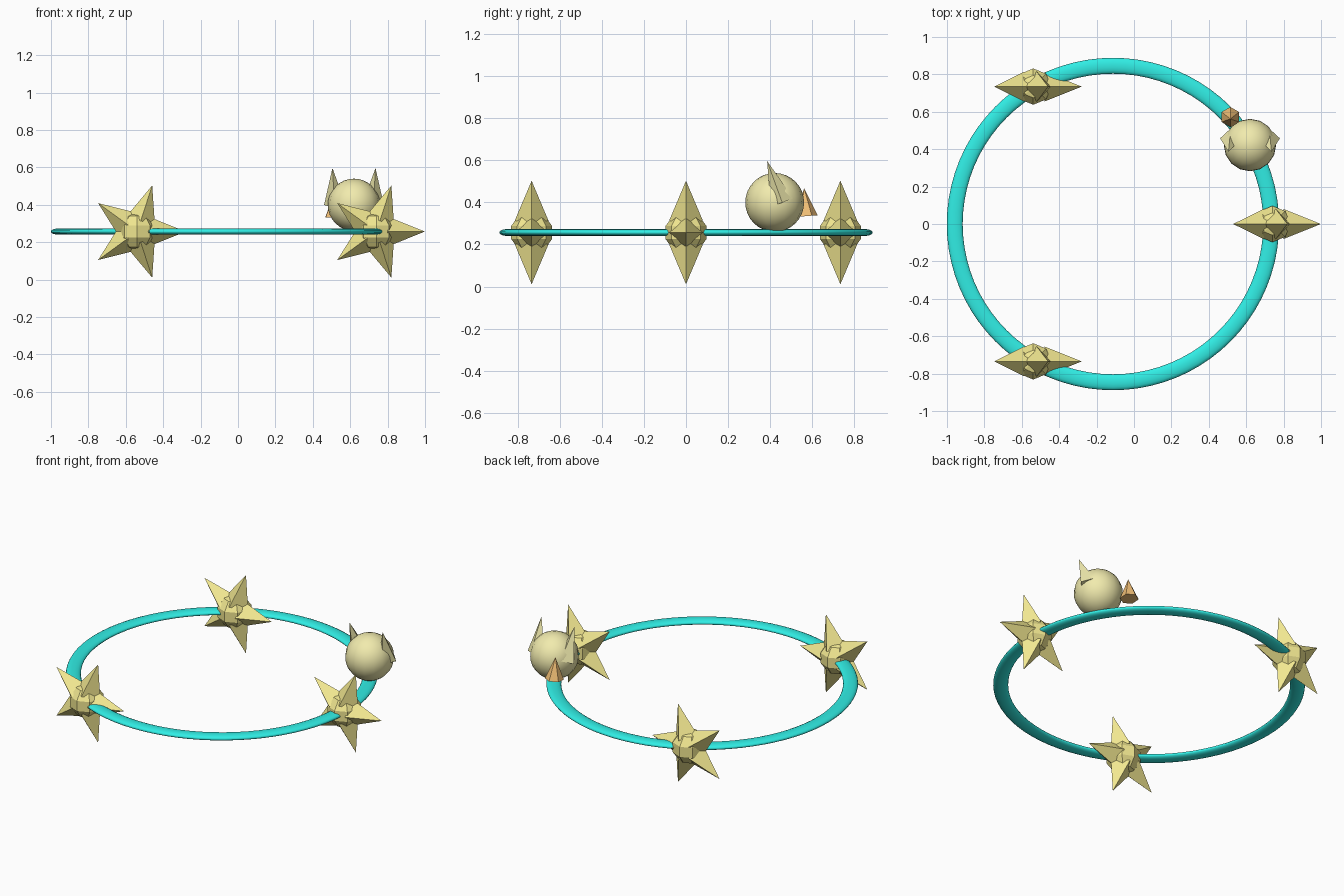
import bpy, bmesh
from math import sin, cos, pi, radians
from mathutils import Vector, Matrix

if "Cube" in bpy.data.objects:
    bpy.data.objects.remove(bpy.data.objects["Cube"])


def material(name, rgb):
    m = bpy.data.materials.new(name)
    m.diffuse_color = (*rgb, 1)
    m.use_nodes = True
    m.node_tree.nodes["Principled BSDF"].inputs["Base Color"].default_value = m.diffuse_color
    return m


TEAL = material("teal", (0.03, 0.85, 0.78))
GOLD = material("gold", (0.88, 0.80, 0.28))
CREAM = material("cream", (0.88, 0.83, 0.42))
ORANGE = material("orange", (0.88, 0.52, 0.18))


def finish(bm, name, mat, smooth=False):
    bmesh.ops.recalc_face_normals(bm, faces=bm.faces)
    for f in bm.faces:
        f.smooth = smooth
    me = bpy.data.meshes.new(name)
    bm.to_mesh(me)
    bm.free()
    me.materials.append(mat)
    ob = bpy.data.objects.new(name, me)
    bpy.context.collection.objects.link(ob)
    return ob


def add_spike(bm, base, tip, radius, sides, corner):
    """Pyramid from base centre to tip, with one base corner towards 'corner'."""
    base, tip = Vector(base), Vector(tip)
    axis = (tip - base).normalized()
    u = Vector(corner)
    u = (u - axis * u.dot(axis)).normalized()
    v = axis.cross(u)
    ring = [bm.verts.new(base + radius * (u * cos(2 * pi * i / sides) + v * sin(2 * pi * i / sides)))
            for i in range(sides)]
    top = bm.verts.new(tip)
    bm.faces.new(ring[::-1])
    for i in range(sides):
        bm.faces.new((ring[i], ring[(i + 1) % sides], top))


CX, R, Z = -0.1125, 0.846, 0.257

# Flattened ring
bpy.ops.mesh.primitive_torus_add(major_segments=80, minor_segments=14,
                                 major_radius=R, minor_radius=0.0425, location=(CX, 0, Z))
ring = bpy.context.object
ring.name = "ring"
ring.scale.z = 0.4
bpy.ops.object.transform_apply(location=False, rotation=False, scale=True)
bpy.ops.object.shade_smooth()
ring.data.materials.append(TEAL)

# Three five-pointed stars, each a faceted core with pyramid arms
for k in range(3):
    a = radians(120 * k)
    c = Vector((CX + 0.8525 * cos(a), 0.8525 * sin(a) * 0.995, Z))
    bm = bmesh.new()
    bmesh.ops.create_uvsphere(bm, u_segments=8, v_segments=5, radius=0.102,
                              matrix=Matrix.Translation(c))
    for i in range(5):
        t = radians(72 * i)
        d = Vector((cos(t), 0, sin(t)))
        add_spike(bm, c + d * 0.06, c + d * 0.259, 0.08, 4, (0, 1, 0))
    finish(bm, f"star_{k + 1}", GOLD)

# Round head sitting on the ring
H = Vector((0.62, 0.422, 0.4))
bm = bmesh.new()
bmesh.ops.create_uvsphere(bm, u_segments=16, v_segments=16, radius=0.14,
                          matrix=Matrix.Translation(H))
finish(bm, "head", CREAM, smooth=True)

# Pair of pointed ears
for name, s in (("ear_left", -1), ("ear_right", 1)):
    bm = bmesh.new()
    add_spike(bm, (H.x + s * 0.103, 0.457, 0.402), (H.x + s * 0.115, 0.386, 0.597),
              0.057, 4, (1, 0, 0))
    finish(bm, name, CREAM)

# Orange beak
bm = bmesh.new()
add_spike(bm, (0.515, 0.572, 0.335), (0.515, 0.562, 0.467), 0.054, 6, (0, 1, 0))
finish(bm, "beak", ORANGE)
